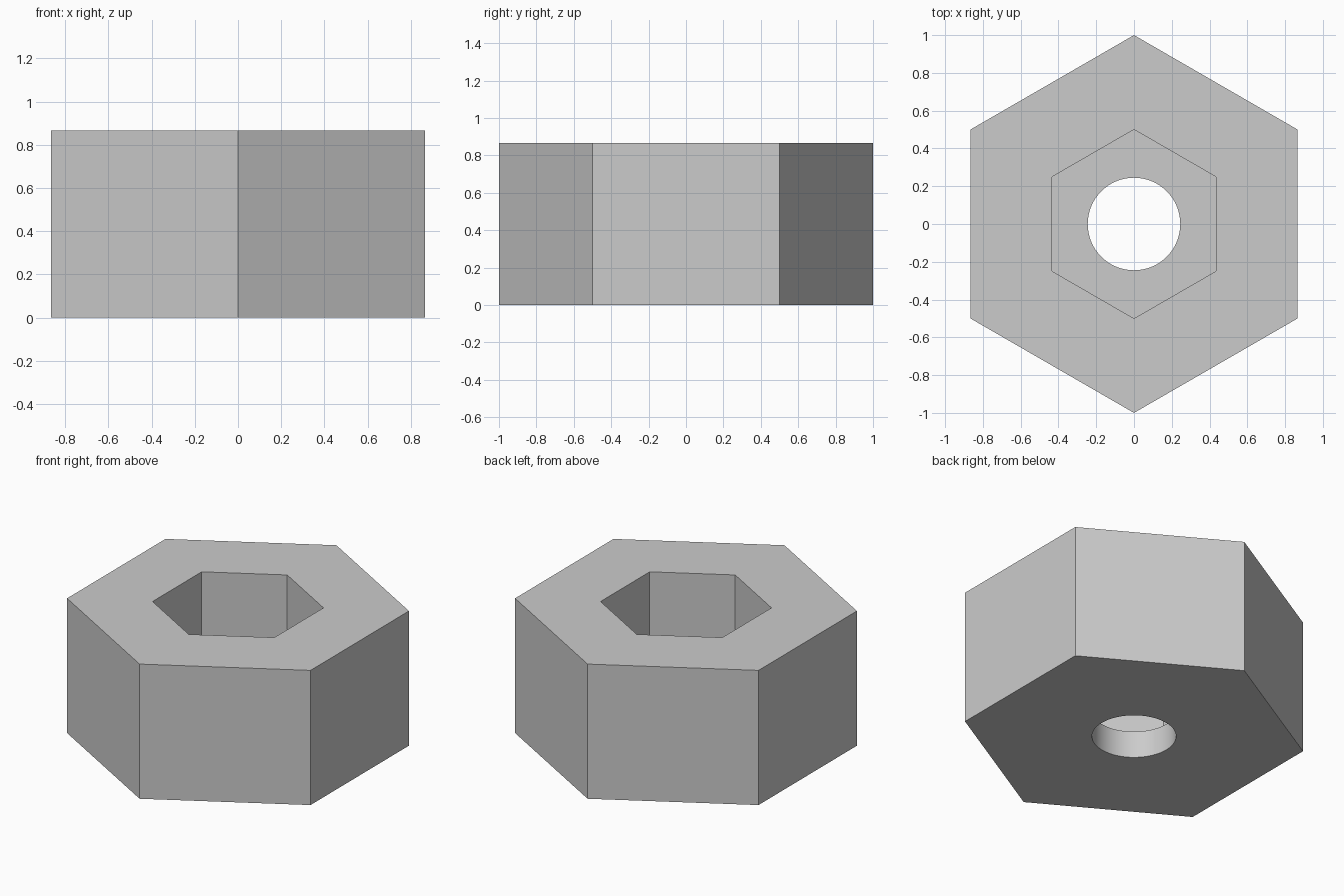
import bpy
import bmesh
from math import cos, sin, pi, radians

default = bpy.data.objects.get("Cube")
if default:
    bpy.data.objects.remove(default, do_unlink=True)

HEIGHT = 0.866
FLOOR = 0.173   # height of the socket floor


def ring(bm, sides, radius, z):
    """Closed edge loop with one corner on the y axis."""
    verts = []
    for i in range(sides):
        a = pi / 2 + 2 * pi * i / sides
        verts.append(bm.verts.new((radius * cos(a), radius * sin(a), z)))
    return [bm.edges.new((v, verts[(i + 1) % sides])) for i, v in enumerate(verts)]


# Single grey metal
grey = bpy.data.materials.new("grey metal")
grey.use_nodes = True
colour = (0.6, 0.6, 0.6, 1)
grey.diffuse_color = colour
grey.node_tree.nodes["Principled BSDF"].inputs["Base Color"].default_value = colour

# Rings in order around the section of the nut
bm = bmesh.new()
hole_bottom = ring(bm, 64, 0.245, 0)
outer_bottom = ring(bm, 6, 1, 0)
outer_top = ring(bm, 6, 1, HEIGHT)
socket_top = ring(bm, 6, 0.5, HEIGHT)
socket_floor = ring(bm, 6, 0.5, FLOOR)
hole_top = ring(bm, 64, 0.245, FLOOR)

# Upright walls: outside, socket and round hole
for low, high in ((outer_bottom, outer_top), (socket_floor, socket_top), (hole_bottom, hole_top)):
    bmesh.ops.bridge_loops(bm, edges=low + high)

# Level faces: underside, rim and socket floor
for outer, inner in ((outer_bottom, hole_bottom), (outer_top, socket_top), (socket_floor, hole_top)):
    bmesh.ops.triangle_fill(bm, edges=outer + inner, use_beauty=True)

bmesh.ops.recalc_face_normals(bm, faces=bm.faces[:])
mesh = bpy.data.meshes.new("hex_nut")
bm.to_mesh(mesh)
bm.free()
mesh.materials.append(grey)

nut = bpy.data.objects.new("hex_nut", mesh)
bpy.context.collection.objects.link(nut)
bpy.context.view_layer.objects.active = nut
nut.select_set(True)
bpy.ops.object.shade_smooth_by_angle(angle=radians(30))
